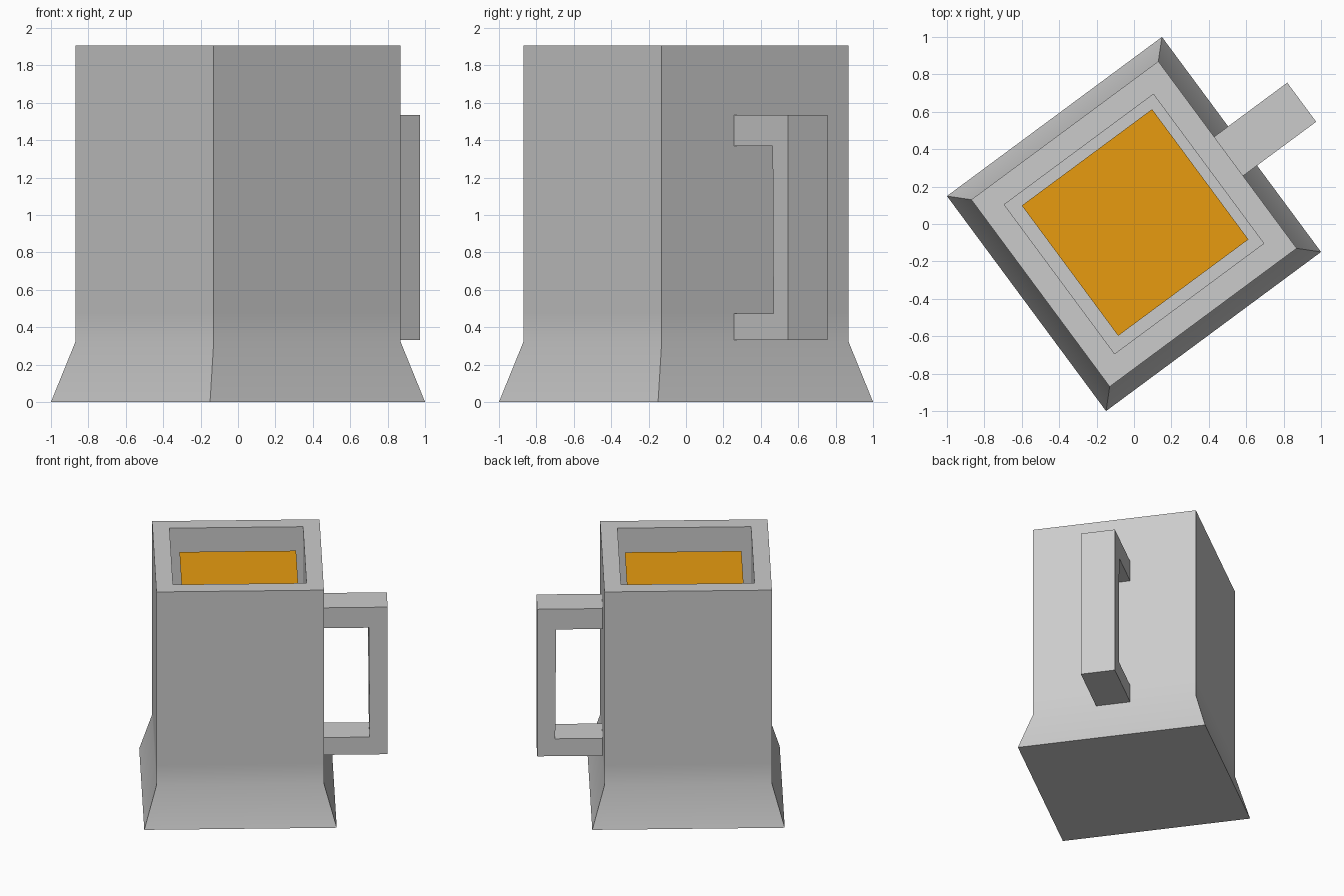
import bpy, bmesh, math
from mathutils import Matrix

if "Cube" in bpy.data.objects:
    bpy.data.objects.remove(bpy.data.objects["Cube"])

TURN = Matrix.Rotation(math.radians(36.5), 4, 'Z')


def make(name, bm, smooth=False):
    bmesh.ops.recalc_face_normals(bm, faces=bm.faces)
    bm.transform(TURN)
    mesh = bpy.data.meshes.new(name)
    bm.to_mesh(mesh)
    bm.free()
    ob = bpy.data.objects.new(name, mesh)
    bpy.context.collection.objects.link(ob)
    if smooth:
        bpy.ops.object.select_all(action='DESELECT')
        ob.select_set(True)
        bpy.context.view_layer.objects.active = ob
        bpy.ops.object.shade_smooth_by_angle(angle=math.radians(30))
    return ob


def square(bm, h, z):
    return [bm.verts.new((sx * h, sy * h, z))
            for sx, sy in ((-1, -1), (1, -1), (1, 1), (-1, 1))]


# Square mug body: flared foot, straight wall, rim, hollow inside
bm = bmesh.new()
profile = [(0.715, 0), (0.622, 0.32), (0.622, 0.48), (0.622, 1.905),
           (0.496, 1.905), (0.496, 0.2)]
rings = [square(bm, h, z) for h, z in profile]
for a, b in zip(rings, rings[1:]):
    for i in range(4):
        j = (i + 1) % 4
        bm.faces.new((a[i], a[j], b[j], b[i]))
bm.faces.new(rings[0])
bm.faces.new(rings[-1])
make("mug_body", bm, smooth=True)

# C-shaped handle: side profile extruded across its width
bm = bmesh.new()
outline = [(0.615, 0.33), (1.108, 0.33), (1.108, 1.535), (0.615, 1.535),
           (0.615, 1.368), (0.968, 1.368), (0.975, 0.472), (0.615, 0.472)]
face = bm.faces.new([bm.verts.new((x, 0.12, z)) for x, z in outline])
ext = bmesh.ops.extrude_face_region(bm, geom=[face], use_keep_orig=True)
verts = [v for v in ext["geom"] if isinstance(v, bmesh.types.BMVert)]
bmesh.ops.translate(bm, verts=verts, vec=(0, -0.26, 0))
make("handle", bm)

# Flat drink surface, slightly smaller than the opening
bm = bmesh.new()
bm.faces.new(square(bm, 0.433, 1.737))
drink = make("drink_surface", bm)
drink.location = (0.006, 0.008, 0)
mat = bpy.data.materials.new("amber_drink")
mat.diffuse_color = (0.8, 0.33, 0.005, 1)
mat.use_nodes = True
mat.node_tree.nodes["Principled BSDF"].inputs["Base Color"].default_value = mat.diffuse_color
drink.data.materials.append(mat)
